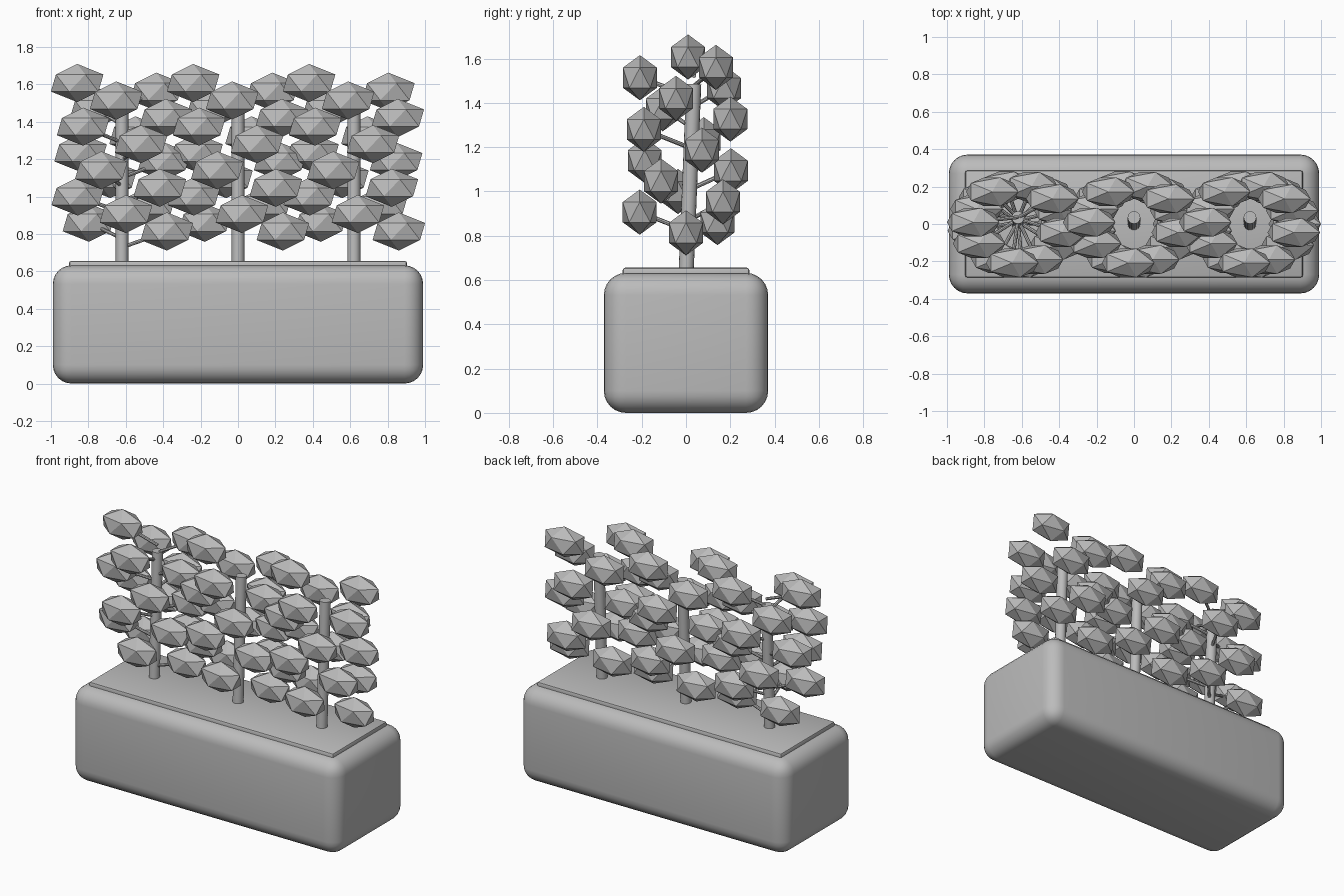
import bpy
import math
from mathutils import Vector

cube = bpy.data.objects.get("Cube")
if cube:
    bpy.data.objects.remove(cube, do_unlink=True)

grey = bpy.data.materials.new("plain_grey")
grey.use_nodes = True
grey.diffuse_color = (0.5, 0.5, 0.5, 1)
grey.node_tree.nodes["Principled BSDF"].inputs["Base Color"].default_value = (0.5, 0.5, 0.5, 1)


def finish(name, smooth=True):
    obj = bpy.context.object
    obj.name = name
    obj.data.materials.append(grey)
    if smooth:
        bpy.ops.object.shade_smooth_by_angle(angle=math.radians(40))
    return obj


def rounded_box(name, size, bottom, bevel, segments):
    bpy.ops.mesh.primitive_cube_add(size=1, location=(0, 0, bottom + size[2] / 2))
    obj = bpy.context.object
    obj.scale = size
    bpy.ops.object.transform_apply(location=False, rotation=False, scale=True)
    mod = obj.modifiers.new("rounding", "BEVEL")
    mod.width = bevel
    mod.segments = segments
    bpy.ops.object.modifier_apply(modifier=mod.name)
    return finish(name)


def rod(name, start, end, radius, sides):
    start, end = Vector(start), Vector(end)
    axis = end - start
    bpy.ops.mesh.primitive_cylinder_add(vertices=sides, radius=radius, depth=axis.length,
                                        location=(start + end) / 2)
    bpy.context.object.rotation_euler = axis.to_track_quat("Z", "Y").to_euler()
    return finish(name)


# Planter and soil
rounded_box("planter", (1.98, 0.742, 0.632), 0, 0.1, 6)
rounded_box("soil", (1.806, 0.572, 0.055), 0.601, 0.012, 2)

# Plants: leaves climb each stem in a golden-angle spiral
SPACING, LEAVES = 0.62, 18
STEM_BASE, STEM_TOP, LEAN = 0.62, 1.485, 0.035
GOLDEN = math.radians(137.5)


def stem_point(x, z):
    return (x, LEAN * (z - STEM_BASE) / (STEM_TOP - STEM_BASE), z)


leaf_mesh = None
for plant in range(3):
    x = (plant - 1) * SPACING
    rod(f"stem_{plant}", stem_point(x, STEM_BASE), stem_point(x, STEM_TOP), 0.034, 16)
    for i in range(LEAVES):
        angle = i * GOLDEN
        centre = (x + 0.24 * math.cos(angle), 0.21 * math.sin(angle), 0.813 + 0.0467 * i)
        if leaf_mesh is None:
            bpy.ops.mesh.primitive_ico_sphere_add(subdivisions=1, radius=1)
            leaf = finish("leaf", smooth=False)
            leaf_mesh = leaf.data
        else:
            leaf = bpy.data.objects.new("leaf", leaf_mesh)
            bpy.context.collection.objects.link(leaf)
        leaf.name = f"leaf_{plant}_{i}"
        leaf.location = centre
        leaf.scale = (0.157, 0.09, 0.102)
        # Only the first plant carries twigs
        if plant == 0:
            rod(f"twig_{i}", stem_point(x, centre[2] - 0.085), centre, 0.01, 8)
